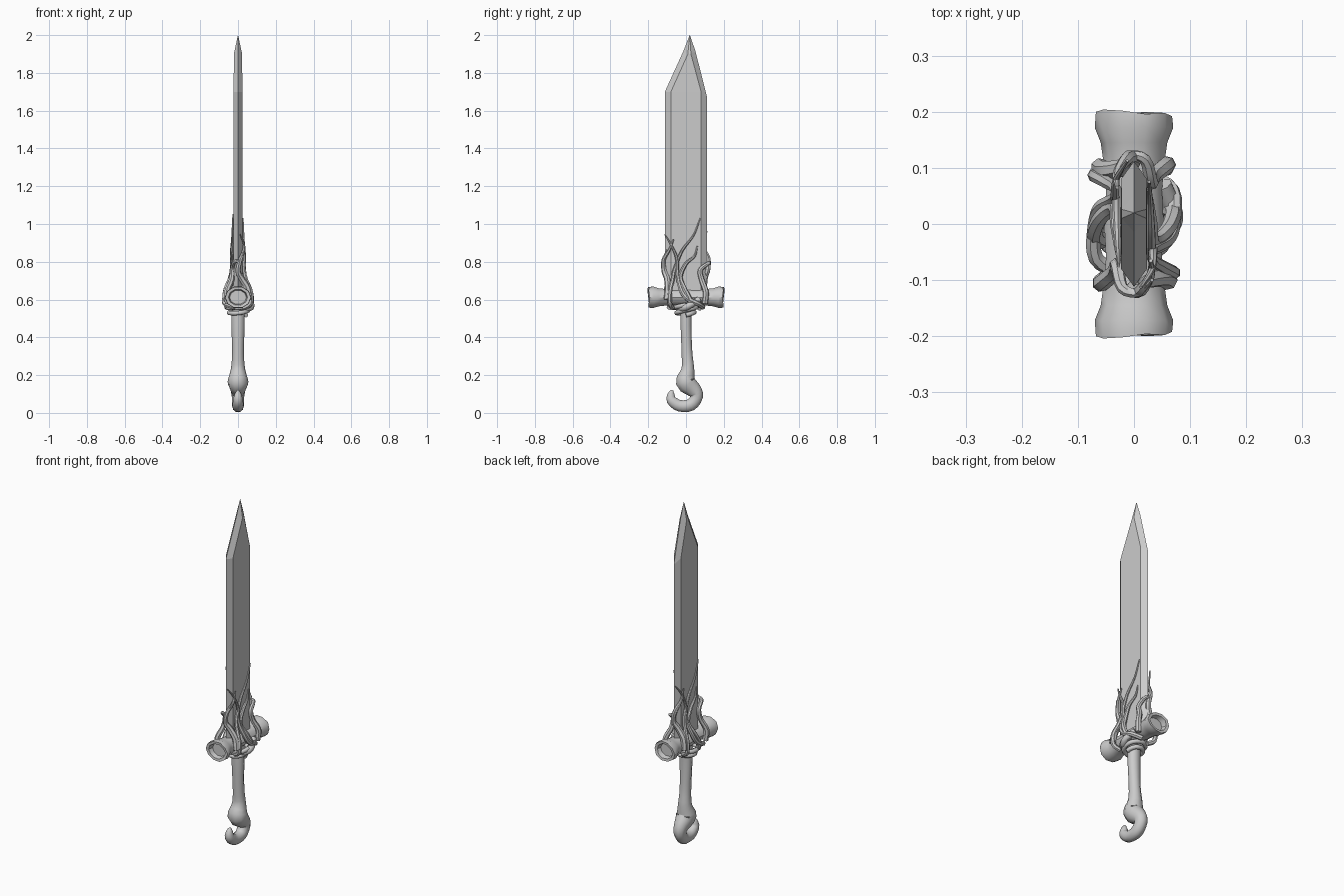
import bpy, bmesh, math
from mathutils import Vector

if "Cube" in bpy.data.objects:
    bpy.data.objects.remove(bpy.data.objects["Cube"])


def finish(name, bm, angle=None):
    bmesh.ops.recalc_face_normals(bm, faces=bm.faces)
    me = bpy.data.meshes.new(name)
    bm.to_mesh(me)
    bm.free()
    ob = bpy.data.objects.new(name, me)
    bpy.context.collection.objects.link(ob)
    if angle:
        bpy.ops.object.select_all(action='DESELECT')
        ob.select_set(True)
        bpy.context.view_layer.objects.active = ob
        bpy.ops.object.shade_smooth_by_angle(angle=math.radians(angle))
    return ob


def loft(name, rings, angle=None):
    bm = bmesh.new()
    vs = [[bm.verts.new(p) for p in r] for r in rings]
    n = len(vs[0])
    for a, b in zip(vs, vs[1:]):
        for i in range(n):
            j = (i + 1) % n
            bm.faces.new((a[i], a[j], b[j], b[i]))
    bm.faces.new(vs[0])
    bm.faces.new(vs[-1])
    return finish(name, bm, angle)


def spline(pts, steps):
    """Catmull-Rom resampling; works on positions with radii attached."""
    out = []
    ps = [Vector(p) for p in pts]
    ps = [ps[0] * 2 - ps[1]] + ps + [ps[-1] * 2 - ps[-2]]
    for i in range(1, len(ps) - 2):
        a, b, c, d = ps[i - 1:i + 3]
        for s in range(steps):
            t = s / steps
            out.append(0.5 * (2 * b + (c - a) * t + (2 * a - 5 * b + 4 * c - d) * t * t
                              + (3 * b - a - 3 * c + d) * t ** 3))
    return out + [ps[-2]]


def tube(name, path, radii, sides=8):
    """Sweep an ellipse (ru, rv) along a path."""
    rings, u = [], Vector((1, 0, 0))
    for i, p in enumerate(path):
        t = (path[min(i + 1, len(path) - 1)] - path[max(i - 1, 0)]).normalized()
        u = u - t * u.dot(t)
        if u.length < 0.05:
            u = t.orthogonal()
        u.normalize()
        v = t.cross(u)
        ru, rv = radii[i]
        angs = [2 * math.pi * k / sides for k in range(sides)]
        rings.append([p + u * ru * math.cos(a) + v * rv * math.sin(a) for a in angs])
    return loft(name, rings, 50)


# Blade: flat hexagonal section with bevelled edges and an offset tip
def blade_ring(z_left, z_right, z_mid, e, f, x, c):
    return [(0, c - e, z_left), (x, c - f, z_mid), (x, c + f, z_mid),
            (0, c + e, z_right), (-x, c + f, z_mid), (-x, c - f, z_mid)]

loft("blade", [blade_ring(0.6, 0.6, 0.6, 0.112, 0.08, 0.023, 0),
               blade_ring(1.70, 1.67, 1.70, 0.112, 0.08, 0.023, 0),
               blade_ring(1.915, 1.915, 1.90, 0.032, 0.008, 0.022, 0.018),
               blade_ring(2.0, 2.0, 2.0, 0.0008, 0.0004, 0.0004, 0.02)])

# Cross guard: flared log with chipped, hollowed ends
half = [(0.06, 0.047), (0.115, 0.052), (0.145, 0.056), (0.172, 0.066), (0.192, 0.064)]
prof = [(-y, r) for y, r in reversed(half)] + [(0, 0.05)] + half
prof = [(-0.17, 0.042), (-0.19, 0.048)] + prof + [(0.19, 0.048), (0.17, 0.042)]
chips = [0, -0.006, 0.004, 0.01, 0.012, 0.008, -0.004, 0.004, 0.008, -0.006]
rings = []
for y, r in prof:
    ring = []
    for k, chip in enumerate(chips):
        a = 2 * math.pi * k / len(chips)
        jag = math.copysign(chip, y) if abs(y) > 0.185 else 0
        ring.append((r * 1.06 * math.cos(a), y + jag, 0.612 + 0.9 * r * math.sin(a)))
    rings.append(ring)
loft("cross_guard", rings, 40)

# Grip running into a hooked pommel: y, z, radius across x, radius in the hook plane
grip = [(0.0, 0.58, 0.036, 0.032), (0.0, 0.46, 0.035, 0.03), (0.005, 0.32, 0.031, 0.03),
        (0.01, 0.23, 0.038, 0.036), (-0.003, 0.165, 0.055, 0.054), (0.04, 0.122, 0.04, 0.044),
        (0.056, 0.085, 0.033, 0.035), (0.025, 0.042, 0.032, 0.034), (-0.035, 0.038, 0.03, 0.032),
        (-0.077, 0.068, 0.026, 0.028), (-0.078, 0.102, 0.017, 0.018), (-0.072, 0.12, 0.005, 0.006)]
pos = spline([(0, g[0], g[1]) for g in grip], 3)
rad = [(r.x, r.y) for r in spline([(g[2], g[3]) for g in grip], 3)]
tube("grip_and_hook_pommel", pos, rad, 10)

# Root coils under the guard
coil = []
for i in range(37):
    a = i / 36 * 4 * math.pi
    z = 0.517 + 0.055 * i / 36
    r = 0.042 + 0.024 * i / 36
    coil.append(Vector((r * math.cos(a), r * math.sin(a), z + 0.009 * math.sin(a))))
tube("root_coil", coil, [(0.012, 0.012)] * 37, 8)

# Vines climbing the guard and blade, repeated on the other side by half a turn
vines = {
    "long_vine": (0.013, [(0.03, -0.07, 0.555), (0.066, -0.085, 0.58), (0.068, -0.085, 0.64),
                          (0.045, -0.072, 0.70), (0.032, -0.06, 0.76), (0.031, -0.02, 0.86),
                          (0.029, 0.04, 0.94), (0.027, 0.075, 1.03)]),
    "crossing_vine": (0.014, [(0.02, 0.09, 0.56), (0.068, 0.06, 0.58), (0.07, 0.0, 0.61),
                              (0.06, -0.03, 0.66), (0.036, -0.045, 0.73), (0.034, -0.05, 0.82),
                              (0.032, -0.08, 0.89), (0.012, -0.113, 0.945)]),
    "curled_vine": (0.015, [(0.055, 0.03, 0.56), (0.07, 0.02, 0.60), (0.06, -0.01, 0.66),
                            (0.035, -0.03, 0.72), (0.033, 0.0, 0.79), (0.028, 0.045, 0.83),
                            (0.026, 0.06, 0.885)]),
    "side_vine": (0.016, [(0.055, 0.10, 0.58), (0.058, 0.105, 0.64), (0.034, 0.085, 0.70),
                          (0.03, 0.075, 0.755), (0.02, 0.115, 0.79), (-0.01, 0.122, 0.80),
                          (-0.032, 0.10, 0.85)]),
    "edge_vine": (0.018, [(0.06, -0.10, 0.60), (0.05, -0.095, 0.66), (0.02, -0.10, 0.71),
                          (0.0, -0.115, 0.75), (0.012, -0.118, 0.81), (0.03, -0.09, 0.86),
                          (0.03, -0.065, 0.92)]),
}
for name, (r0, pts) in vines.items():
    for side, s in (("right", 1), ("left", -1)):
        lift = 1 if s > 0 else 1.05
        path = spline([(s * x, s * y, 0.6 + (z - 0.6) * lift) for x, y, z in pts], 4)
        n = len(path) - 1
        rr = [r0 * (1 - 0.8 * (i / n) ** 2) for i in range(n + 1)]
        tube(f"{name}_{side}", path, [(r, r) for r in rr], 7)

# Root knot bulging from the right of the guard
knot = spline([(0.03, -0.03, 0.55), (0.06, -0.01, 0.555), (0.07, 0.02, 0.57), (0.05, 0.07, 0.6)], 4)
tube("root_knot", knot, [(0.018, 0.018)] * len(knot), 8)
